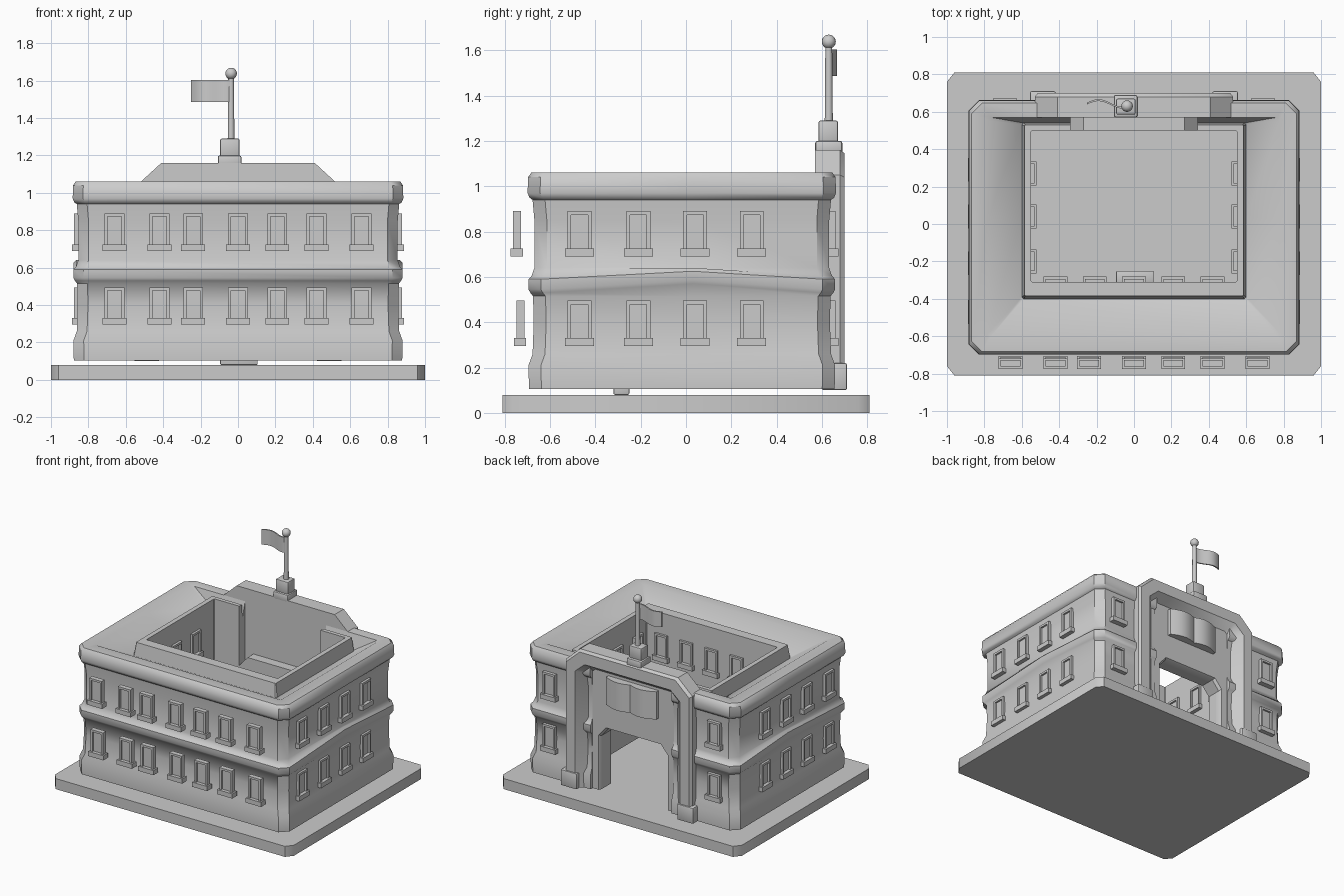
import bpy, bmesh, math
from mathutils import Matrix, Vector

cube = bpy.data.objects.get("Cube")
if cube:
    bpy.data.objects.remove(cube, do_unlink=True)

stone = bpy.data.materials.new("pale_grey_stone")
stone.use_nodes = True
GREY = (0.6, 0.6, 0.6, 1)
stone.diffuse_color = GREY
stone.node_tree.nodes["Principled BSDF"].inputs["Base Color"].default_value = GREY


def add_object(name, mesh, smooth=None):
    obj = bpy.data.objects.new(name, mesh)
    bpy.context.collection.objects.link(obj)
    if smooth:
        bpy.ops.object.select_all(action='DESELECT')
        obj.select_set(True)
        bpy.context.view_layer.objects.active = obj
        bpy.ops.object.shade_smooth_by_angle(angle=math.radians(smooth))
    return obj


def to_mesh(name, bm):
    bmesh.ops.recalc_face_normals(bm, faces=bm.faces)
    mesh = bpy.data.meshes.new(name)
    bm.to_mesh(mesh)
    bm.free()
    mesh.materials.append(stone)
    return mesh


def add_box(bm, x, y, z):
    """Box from (min, max) pairs."""
    size = Vector((x[1] - x[0], y[1] - y[0], z[1] - z[0]))
    mid = Vector((sum(x), sum(y), sum(z))) / 2
    bmesh.ops.create_cube(bm, size=1, matrix=Matrix.Translation(mid) @ Matrix.Diagonal((*size, 1)))


def box(name, x, y, z, bevel=0.0):
    bm = bmesh.new()
    add_box(bm, x, y, z)
    if bevel:
        bmesh.ops.bevel(bm, geom=bm.edges[:], offset=bevel, segments=2, profile=0.5, affect='EDGES')
    return add_object(name, to_mesh(name, bm), 40)


def prism(name, points, z0, z1, smooth=40):
    """Flat outline raised from z0 to z1."""
    bm = bmesh.new()
    base = bm.faces.new([bm.verts.new((x, y, z0)) for x, y in points])
    top = bmesh.ops.extrude_face_region(bm, geom=[base])["geom"]
    bmesh.ops.translate(bm, vec=(0, 0, z1 - z0), verts=[v for v in top if isinstance(v, bmesh.types.BMVert)])
    return add_object(name, to_mesh(name, bm), smooth)


def loft(name, rows, smooth=40):
    """Sweep a closed cross-section along an open path; each row is one section point's path."""
    bm = bmesh.new()
    grid = [[bm.verts.new(p) for p in row] for row in rows]
    for a, b in zip(grid, grid[1:] + grid[:1]):
        for i in range(len(a) - 1):
            bm.faces.new((a[i], a[i + 1], b[i + 1], b[i]))
    bm.faces.new([row[0] for row in grid])
    bm.faces.new([row[-1] for row in grid])
    return add_object(name, to_mesh(name, bm), smooth)


# Ground slab with clipped corners
def clipped(hx, hy, c, d):
    corner = [(hx - c, hy), (hx, hy - d)]
    right = corner + [(x, -y) for x, y in reversed(corner)]
    return right + [(-x, y) for x, y in reversed(right)]


prism("ground_slab", clipped(1.0, 0.81, 0.04, 0.05), 0, 0.08)

# U-shaped building: half width, front y, back y, height, corner cut, side lift
GAP = 0.34


def u_path(hx, front, back, z, cut, lift=0):
    half = [(GAP, back, z), (hx - cut, back, z), (hx, back - cut, z), (hx, 0.03, z + lift),
            (hx, front + cut, z), (hx - cut, front, z)]
    return half + [(-x, y, h) for x, y, h in reversed(half)]


def wall(hx, z, lift=0):
    return u_path(hx, 0.185 - hx, hx - 0.222, z, 0.055, lift)


shell = [wall(0.878, 0.105), wall(0.88, 0.21), wall(0.862, 0.26), wall(0.857, 0.4), wall(0.86, 0.515),
         wall(0.872, 0.53, 0.04), wall(0.88, 0.545, 0.04), wall(0.88, 0.59, 0.035), wall(0.866, 0.605, 0.035),
         wall(0.854, 0.64), wall(0.854, 0.85), wall(0.862, 0.94),
         wall(0.876, 0.95), wall(0.884, 0.97), wall(0.882, 1.04), wall(0.868, 1.06),
         u_path(0.78, -0.6, 0.57, 1.06, 0.015), u_path(0.6, -0.4, 0.54, 0.95, 0.01),
         u_path(0.585, -0.385, 0.53, 1.05, 0.005), u_path(0.55, -0.31, 0.5, 1.05, 0.005),
         u_path(0.55, -0.31, 0.5, 0.105, 0.005)]
loft("building_shell", shell)


# Entrance portal: arched outlines at successive depths
def arch(w, side, shoulder, top, y):
    half = [(w, y, 0.105), (w, y, side), (shoulder, y, top)]
    return half + [(-x, d, z) for x, d, z in reversed(half)]


loft("entrance_portal", [
    arch(0.53, 1.05, 0.41, 1.16, 0.57), arch(0.53, 1.05, 0.41, 1.16, 0.68),
    arch(0.515, 1.04, 0.40, 1.145, 0.7), arch(0.44, 0.99, 0.36, 1.06, 0.7),
    arch(0.37, 0.96, 0.32, 1.01, 0.63), arch(0.29, 0.52, 0.23, 0.59, 0.63),
    arch(0.28, 0.51, 0.22, 0.58, 0.61), arch(0.28, 0.51, 0.22, 0.58, 0.57)], 35)
loft("inner_door_frame", [
    arch(0.34, 0.6, 0.27, 0.68, 0.58), arch(0.34, 0.6, 0.27, 0.68, 0.5),
    arch(0.28, 0.51, 0.22, 0.58, 0.5), arch(0.28, 0.51, 0.22, 0.58, 0.58)], 30)
for side, s in (("left", 1), ("right", -1)):
    box(side + "_portal_plinth", sorted((0.42 * s, 0.555 * s)), (0.6, 0.71), (0.1, 0.22), 0.008)

# Open book relief over the arch
steps = [-0.21 + 0.42 * i / 20 for i in range(21)]
pages = [(x, 0.655 + 0.035 * math.sin(math.pi * min(1, 0.12 + abs(x) / 0.24))) for x in steps]
prism("open_book_relief", pages + [(0.21, 0.61), (-0.21, 0.61)], 0.78, 0.99)

# Windows: one shared mesh, facing -y
W, H, T, SILL = 0.0525, 0.2, 0.016, 0.035
bm = bmesh.new()
for s in (-1, 1):
    add_box(bm, sorted((s * W, s * (W - T))), (-0.018, 0.018), (SILL, H))
add_box(bm, (T - W, W - T), (-0.018, 0.018), (H - T, H))
add_box(bm, (T - W, W - T), (-0.004, 0.016), (SILL, H - T))
add_box(bm, (-0.064, 0.064), (-0.03, 0.025), (0, SILL))
window_mesh = to_mesh("window", bm)


def window(name, x, y, z, turn):
    obj = add_object(name, window_mesh)
    obj.location = (x, y, z)
    obj.rotation_euler.z = math.radians(turn)


for floor, z in (("lower", 0.295), ("upper", 0.69)):
    front_y = -0.73 if floor == "lower" else -0.745
    for x in (-0.66, -0.42, -0.24, 0, 0.21, 0.42, 0.66):
        window(floor + "_front_window", x, front_y, z, 0)
    for s in (-1, 1):
        for y in (-0.47, -0.21, 0.04, 0.29):
            window(floor + "_side_window", s * 0.858, y, z, 90 * s)
        for y in (-0.2, 0.04, 0.27):
            window(floor + "_court_side_window", s * 0.55, y, z, -90 * s)
        window(floor + "_back_window", s * 0.69, 0.642, z, 180)
    for x in (-0.42, -0.21, 0, 0.21, 0.42):
        window(floor + "_court_front_window", x, -0.312, z, 180)
box("court_step", (-0.095, 0.105), (-0.32, -0.25), (0.08, 0.15), 0.006)

# Flagpole on its pedestal
PX, PY = -0.037, 0.63
box("pedestal_foot", (-0.108, 0.018), (0.57, 0.69), (1.14, 1.2), 0.01)
box("pedestal", (-0.095, 0.008), (0.585, 0.67), (1.19, 1.29), 0.008)
bm = bmesh.new()
bmesh.ops.create_cone(bm, cap_ends=True, segments=16, radius1=0.018, radius2=0.015, depth=0.36,
                      matrix=Matrix.Translation((PX, PY, 1.45)))
add_object("flagpole", to_mesh("flagpole", bm), 40)
bm = bmesh.new()
bmesh.ops.create_uvsphere(bm, u_segments=16, v_segments=10, radius=0.031,
                          matrix=Matrix.Translation((PX, PY, 1.638)))
add_object("pole_ball", to_mesh("pole_ball", bm), 60)

# Waving flag
wave = [(x, 0.637 + 0.02 * math.cos((x + 0.19) / 0.13 * math.pi))
        for x in (-0.25 + 0.21 * i / 16 for i in range(17))]
prism("flag", wave + [(x, y + 0.01) for x, y in reversed(wave)], 1.487, 1.603)
